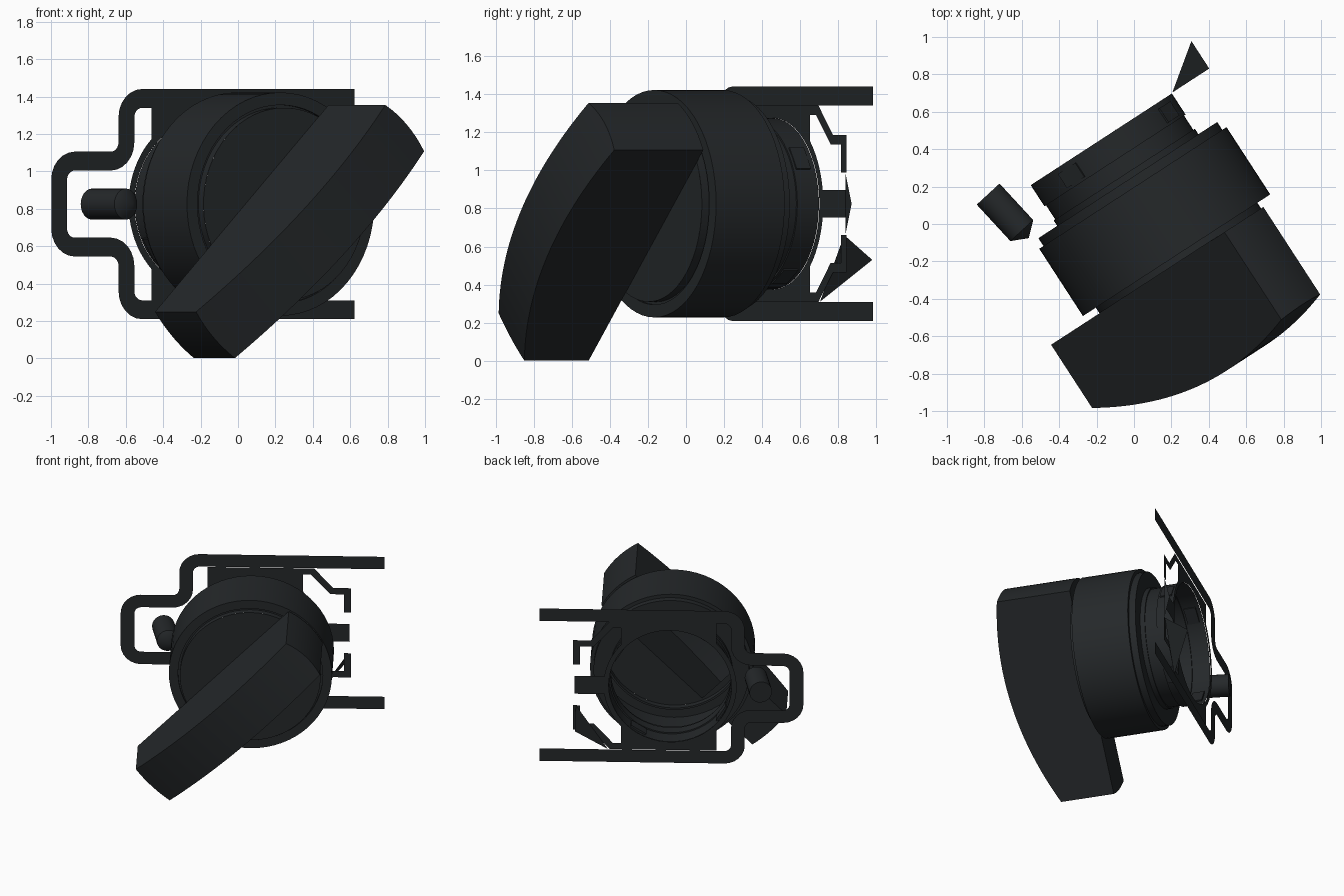
import bpy, bmesh
from math import sin, cos, pi, sqrt, radians, atan2
from mathutils import Matrix, Vector

if "Cube" in bpy.data.objects:
    bpy.data.objects.remove(bpy.data.objects["Cube"])

# Local frame: x = sideways, y = towards the back, z = up; turned 33 degrees at the end
TURN = Matrix.Rotation(radians(33), 4, 'Z')
CX, CZ = 0.10, 0.825            # knob axis
BACK = -0.30                    # back plane of the handle
FACE_R = 0.515                  # radius of the front face
SEG = 64
mat = bpy.data.materials.new("dark_plastic")
mat.diffuse_color = (0.018, 0.021, 0.023, 1)
mat.use_nodes = True
mat.node_tree.nodes["Principled BSDF"].inputs["Base Color"].default_value = mat.diffuse_color


def finish(name, bm, smooth=True, turn=True, normals=True):
    bmesh.ops.remove_doubles(bm, verts=bm.verts, dist=1e-4)
    if normals:
        bmesh.ops.recalc_face_normals(bm, faces=bm.faces)
    me = bpy.data.meshes.new(name)
    bm.to_mesh(me)
    bm.free()
    if turn:
        me.transform(TURN)
    me.materials.append(mat)
    ob = bpy.data.objects.new(name, me)
    bpy.context.collection.objects.link(ob)
    if smooth:
        bpy.ops.object.select_all(action='DESELECT')
        bpy.context.view_layer.objects.active = ob
        ob.select_set(True)
        bpy.ops.object.shade_smooth_by_angle(angle=radians(30))
    return ob


def fillet(pts, r, n=6):
    """Round the inner corners of a 2D path."""
    pts = [Vector(p) for p in pts]
    out = [pts[0]]
    for a, p, c in zip(pts, pts[1:], pts[2:]):
        s, e = p + (a - p).normalized() * r, p + (c - p).normalized() * r
        m = s + e - p
        for i in range(n + 1):
            t = i / n * pi / 2
            out.append(m + (s - m) * cos(t) + (e - m) * sin(t))
    return out + [pts[-1]]


def ribbon(bm, path, width, y):
    """Flat upright strip along a 2D path."""
    path = [Vector(p) for p in path]
    rows = []
    for i, p in enumerate(path):
        d0 = (p - path[i - 1]).normalized() if i else None
        d1 = (path[i + 1] - p).normalized() if i < len(path) - 1 else d0
        d0 = d0 or d1
        n = Vector((-(d0 + d1).y, (d0 + d1).x)).normalized()
        n *= width / 2 / max(0.4, n.dot(Vector((-d1.y, d1.x))))
        rows.append([bm.verts.new((q.x, y, q.y)) for q in (p + n, p - n)])
    for a, b in zip(rows, rows[1:]):
        bm.faces.new((a[0], a[1], b[1], b[0]))


# Turned body: thin stepped shell, open at the back
profile = [(.45, .475), (.45, .34), (.44, .34), (.44, .25), (.45, .25), (.45, .215),
           (.57, .215), (.57, .165), (.597, .165), (.597, -.264), (.53, -.264),
           (.53, -.25), (FACE_R, -.25), (FACE_R, BACK)]
bm = bmesh.new()
rings = [[bm.verts.new((CX + r * cos(2 * pi * i / SEG), y, CZ + r * sin(2 * pi * i / SEG)))
          for i in range(SEG)] for r, y in profile]
for a, b in zip(rings, rings[1:]):
    for i in range(SEG):
        j = (i + 1) % SEG
        bm.faces.new((a[i], b[i], b[j], a[j]))
finish("body", bm)

# Front face: two circle segments, open under the handle
W = 0.175
DIAG = Vector((1, 1)) / sqrt(2)
SIDE = Vector((1, -1)) / sqrt(2)


def on_knob(d, v, y):
    p = DIAG * d + SIDE * v
    return (CX + p.x, y, CZ + p.y)


bm = bmesh.new()
a0 = atan2(W, sqrt(FACE_R ** 2 - W * W))
for sgn in (1, -1):
    angs = [a0 + (pi - 2 * a0) * i / 24 for i in range(25)]
    bm.faces.new([bm.verts.new(on_knob(FACE_R * cos(a), sgn * FACE_R * sin(a), BACK))
                  for a in angs])
finish("front_face", bm, smooth=False)

# Diagonal handle: arched front, rounded ends, hollow under the knob
NV, ND = 8, 30
bm = bmesh.new()
front, rear = [], []
for j in range(NV + 1):
    v = -W + 2 * W * j / NV
    lo, hi = -sqrt(1.01 - v * v), sqrt(.6 ** 2 - v * v)
    ds = [lo + (hi - lo) * i / ND for i in range(ND + 1)]
    front.append([bm.verts.new(on_knob(d, v, -.927 + .222 * (d - .015) ** 2)) for d in ds])
    rear.append([bm.verts.new(on_knob(d, v, BACK)) for d in ds])
for j in range(NV):
    for i in range(ND):
        bm.faces.new((front[j][i], front[j + 1][i], front[j + 1][i + 1], front[j][i + 1]))
        q = (rear[j][i], rear[j][i + 1], rear[j + 1][i + 1], rear[j + 1][i])
        c = sum((p.co for p in q), Vector()) / 4
        if (c - Vector((CX, BACK, CZ))).length > FACE_R - .02:
            bm.faces.new(q)
for j in (0, NV):
    for i in range(ND):
        bm.faces.new((front[j][i], front[j][i + 1], rear[j][i + 1], rear[j][i]))
for i in (0, ND):
    for j in range(NV):
        bm.faces.new((front[j][i], front[j + 1][i], rear[j + 1][i], rear[j][i]))
finish("handle", bm)

# Small locating tabs on the neck
bm = bmesh.new()
for k in range(4):
    a = radians(32 + 90 * k)
    m = (Matrix.Translation((CX + .445 * cos(a), .40, CZ + .445 * sin(a)))
         @ Matrix.Rotation(-a, 4, 'Y') @ Matrix.Diagonal((.02, .09, .13, 1)))
    bmesh.ops.create_cube(bm, size=1, matrix=m)
finish("neck_tabs", bm, smooth=False)

# Thin mounting plate: rectangle merged with a round flange, round hole and side arm
PY, R = 0.478, 0.487


def arc(a, b, n=10):
    return [(CX + R * cos(a + (b - a) * i / n), R * sin(a + (b - a) * i / n))
            for i in range(n + 1)]


right, left = atan2(.328, .36), atan2(.349, -.34)
half = ([(.80, .072)] + arc(.148, right) + [(.46, .515), (-.24, .515)] + arc(left, pi - .02))
outline = half + [(x, -z) for x, z in reversed(half)]
hole = [(CX + .45 * cos(2 * pi * i / SEG), .45 * sin(2 * pi * i / SEG)) for i in range(SEG)]
bm = bmesh.new()
edges = []
for loop in (outline, hole):
    vs = [bm.verts.new((x, PY, CZ + z)) for x, z in loop]
    edges += [bm.edges.new((vs[i - 1], vs[i])) for i in range(len(vs))]
bmesh.ops.triangle_fill(bm, use_beauty=True, edges=edges, normal=(0, 1, 0))
finish("mounting_plate", bm, smooth=False)

# Side frame: thin strips, bent pointed catch and one bent leaf
bm = bmesh.new()
for s in (1, -1):
    ribbon(bm, [(x, CZ + s * z) for x, z in
                ((.45, .49), (.53, .49), (.67, .335), (.785, .335), (.785, .165))], .05, PY)
for tri in (((.80, PY, .99), (.80, .517, .825), (.80, PY, .66)),
            ((.79, PY, .66), (.79, .653, .53), (.555, PY, .31))):
    bm.faces.new([bm.verts.new(p) for p in tri])
finish("side_frame", bm, smooth=False, normals=False)

# Flat spring clip with rounded bends
top = [(1.056, .565), (-.397, .565), (-.397, .23), (-.826, .23)]
path = [(x, CZ + z) for x, z in top + [(x, -z) for x, z in reversed(top)]]
bm = bmesh.new()
ribbon(bm, fillet(path, .1), .1, .484)
finish("spring_clip", bm, smooth=False)

# Locking pin with a conical tip, already in the final frame
a, b = Vector((-.78, .16, CZ)), Vector((-.60, -.035, CZ))
axis = (b - a).normalized()
rot = axis.to_track_quat('Z', 'Y').to_matrix().to_4x4()
bm = bmesh.new()
bmesh.ops.create_cone(bm, cap_ends=True, segments=24, radius1=.083, radius2=.083,
                      depth=(b - a).length, matrix=Matrix.Translation((a + b) / 2) @ rot)
bmesh.ops.create_cone(bm, cap_ends=False, segments=24, radius1=.083, radius2=.0,
                      depth=.055, matrix=Matrix.Translation(b + axis * .0275) @ rot)
finish("locking_pin", bm, turn=False)
